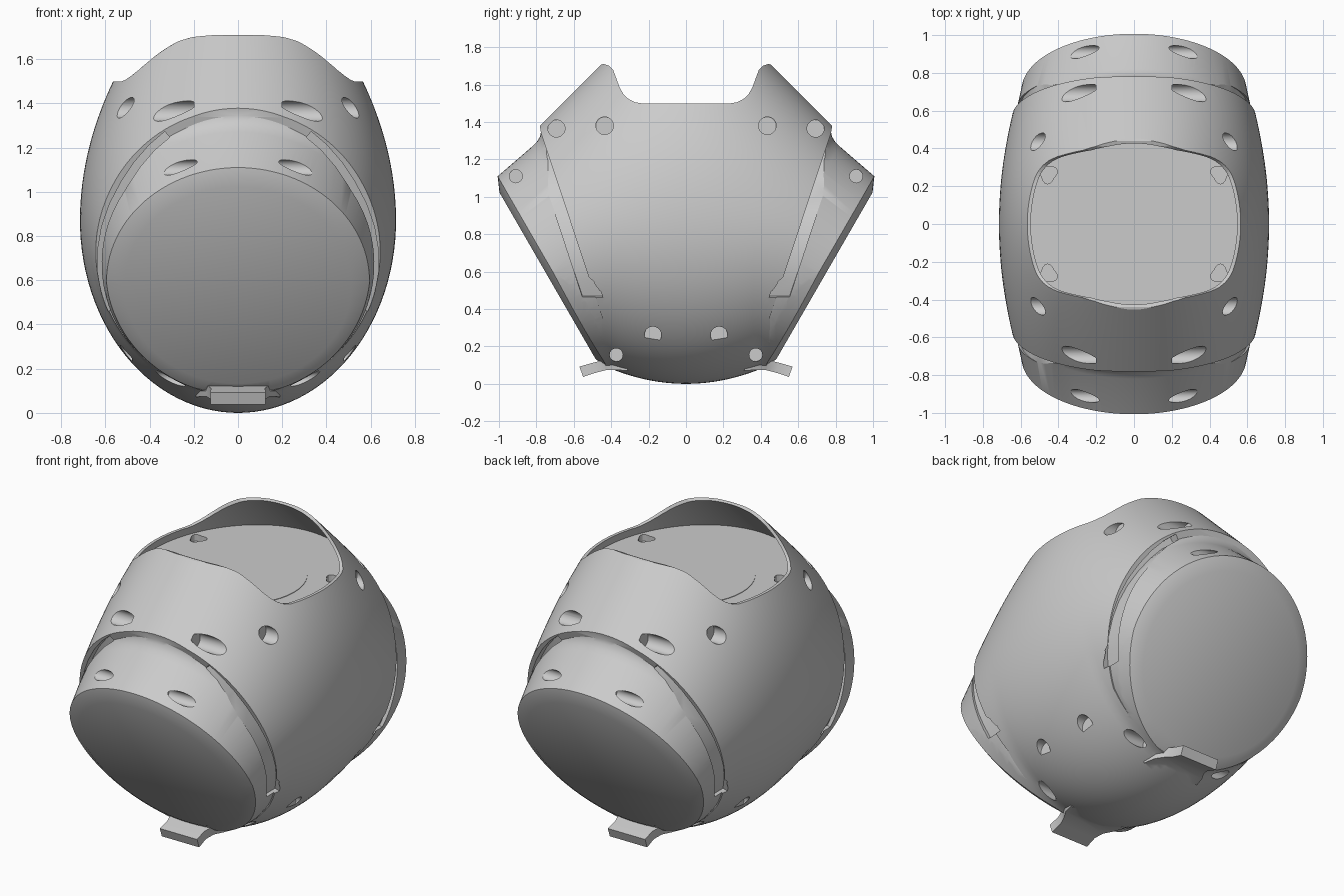
import bpy, bmesh, math
from mathutils import Vector

cube = bpy.data.objects.get("Cube")
if cube:
    bpy.data.objects.remove(cube)

grey = bpy.data.materials.new("plain grey")
grey.use_nodes = True
grey.diffuse_color = (0.6, 0.6, 0.6, 1)
grey.node_tree.nodes["Principled BSDF"].inputs["Base Color"].default_value = (0.6, 0.6, 0.6, 1)

FLOOR = 1.44


def make(name, bm):
    bmesh.ops.recalc_face_normals(bm, faces=bm.faces)
    mesh = bpy.data.meshes.new(name)
    bm.to_mesh(mesh)
    bm.free()
    mesh.materials.append(grey)
    obj = bpy.data.objects.new(name, mesh)
    bpy.context.collection.objects.link(obj)
    return obj


def loft(bm, rings):
    """Closed skin through rings of equal point count, capped at both ends."""
    rows = [[bm.verts.new(p) for p in ring] for ring in rings]
    n = len(rows[0])
    for a, b in zip(rows, rows[1:]):
        for i in range(n):
            j = (i + 1) % n
            bm.faces.new((a[i], a[j], b[j], b[i]))
    bm.faces.new(rows[0])
    bm.faces.new(rows[-1])


def activate(obj):
    bpy.ops.object.select_all(action='DESELECT')
    obj.select_set(True)
    bpy.context.view_layer.objects.active = obj


def boolean(obj, tool, operation):
    mod = obj.modifiers.new("cut", 'BOOLEAN')
    mod.operation = operation
    mod.solver = 'EXACT'
    mod.object = tool
    activate(obj)
    bpy.ops.object.modifier_apply(modifier=mod.name)
    bpy.data.objects.remove(tool)


# Egg outline: half width at a height, and depth of the 45 degree shoulders
def half_width(z):
    if z < 0.87:
        return 0.715 * math.sqrt(max(0, 1 - ((0.87 - z) / 0.87) ** 2))
    return 0.715 - 0.378 * (z - 0.87) ** 2


def half_depth(z):
    return 2.16 - z


def egg_ring(y, steps=56):
    lift = min(0.5 * y * y, 0.08)
    top = min(1.76, half_depth(abs(y)))
    side = []
    for i in range(steps + 1):
        z = lift + (top - lift) * (0.5 - 0.5 * math.cos(math.pi * i / steps))
        low = (z - lift) / (1 - lift) if z < 1 else z
        w = half_width(low) * math.sqrt(max(0, 1 - (y / half_depth(z)) ** 2))
        side.append((max(w, 0.002), y, z))
    return side + [(-x, yy, z) for x, yy, z in reversed(side)]


bm = bmesh.new()
loft(bm, [egg_ring(-1.08 + 2.16 * i / 72) for i in range(73)])
body = make("body_shell", bm)

# Side outline with the dipped rim and slanted front and back faces
half = [(0.24, 1.5), (0.275, 1.506), (0.31, 1.525), (0.335, 1.55), (0.355, 1.585),
        (0.375, 1.64), (0.39, 1.68), (0.41, 1.7), (0.44, 1.71), (0.46, 1.705),
        (0.52, 1.68), (0.85, 1.385), (0.782, 1.38), (0.775, 1.34), (0.45, 0.36),
        (0.445, 0.2), (0.44, 0.13), (0.4, 0), (0.3, -0.1)]
outline = half + [(-y, z) for y, z in reversed(half)]
bm = bmesh.new()
loft(bm, [[(x, y, z) for y, z in outline] for x in (-1, 1)])
core = make("core", bm)

# Round heads tilted downward: (depth behind the disc, radius)
head = [(0, 0.514), (0.035, 0.595), (0.278, 0.641), (0.31, 0.65),
        (0.338, 0.666), (0.355, 0.685), (0.37, 0.717), (0.42, 0.72)]
TILT = math.radians(30)
for s in (-1, 1):
    axis = Vector((0, s * math.cos(TILT), -math.sin(TILT)))
    up = Vector((0, s * math.sin(TILT), math.cos(TILT)))
    centre = Vector((0, s * 0.74, 0.577))
    rings = []
    for depth, r in head:
        ring = []
        for i in range(112):
            a = math.tau * i / 112
            ring.append(centre - axis * depth + up * r * math.cos(a)
                        + Vector((r * math.sin(a), 0, 0)))
        rings.append(ring)
    bm = bmesh.new()
    loft(bm, rings)
    boolean(core, make("head", bm), 'UNION')
boolean(body, core, 'INTERSECT')


# Flared lower tabs: (distance out, top, bottom, half width)
tab = [(0.33, 0.13, 0.07, 0.19), (0.4, 0.135, 0.075, 0.17), (0.45, 0.125, 0.073, 0.14),
       (0.5, 0.112, 0.06, 0.122), (0.57, 0.092, 0.037, 0.125)]
for s in (-1, 1):
    bm = bmesh.new()
    loft(bm, [[(-w, s * (y - 0.02), lo), (w, s * (y - 0.02), lo), (w, s * y, hi), (-w, s * y, hi)]
              for y, hi, lo, w in tab])
    boolean(body, make("tab", bm), 'UNION')

# Open top recess
bm = bmesh.new()
rings = []
for i in range(10):
    z = FLOOR + 0.36 * i / 9
    rings.append([((half_width(z) - 0.018) * math.cos(math.tau * k / 96),
                   (half_depth(z) - 0.028) * math.sin(math.tau * k / 96), z)
                  for k in range(96)])
loft(bm, rings)
boolean(body, make("recess", bm), 'DIFFERENCE')

# Side-drilled blind holes: (y, z, radius, inner x)
holes = [(0.693, 1.365, 0.046, 0.2), (0.435, 1.38, 0.047, 0.46), (0.91, 1.11, 0.035, 0.15),
         (0.177, 0.26, 0.046, 0.48), (0.373, 0.155, 0.035, 0.22)]
bm = bmesh.new()
for y, z, r, inner in holes:
    for sx in (-1, 1):
        for sy in (-1, 1):
            loft(bm, [[(sx * x, sy * y + r * math.cos(math.tau * k / 28),
                        z + r * math.sin(math.tau * k / 28)) for k in range(28)]
                      for x in (inner, 0.9)])
boolean(body, make("drills", bm), 'DIFFERENCE')

# Curved slots along the slanted faces
path = [(0.32, 1.26), (0.39, 1.2), (0.455, 1.125), (0.515, 1.035), (0.565, 0.94), (0.6, 0.84),
        (0.617, 0.74), (0.618, 0.64), (0.602, 0.55), (0.575, 0.465)]
bm = bmesh.new()
for sx in (-1, 1):
    for sy in (-1, 1):
        rings = []
        for i, (x, z) in enumerate(path):
            a, b = path[max(i - 1, 0)], path[min(i + 1, len(path) - 1)]
            side = Vector((a[1] - b[1], b[0] - a[0])).normalized() * 0.017
            y = 0.45 + (z - 0.36) * 0.325
            rings.append([(sx * (x + k * side.x), sy * (y + d), z + k * side.y)
                          for k, d in ((-1, -0.04), (1, -0.04), (1, 0.07), (-1, 0.07))])
        loft(bm, rings)
boolean(body, make("slots", bm), 'DIFFERENCE')

# Small rounded triangular pockets in the recess floor
bm = bmesh.new()
for sx in (-1, 1):
    for sy in (-1, 1):
        ring = []
        for k in range(24):
            a = math.tau * k / 24
            r = 0.045 + 0.008 * math.cos(3 * a)
            ring.append((sx * (0.455 + r * math.cos(a + 0.6)), sy * (0.265 + r * math.sin(a + 0.6))))
        loft(bm, [[(x, y, z) for x, y in ring] for z in (FLOOR - 0.04, FLOOR + 0.02)])
boolean(body, make("pockets", bm), 'DIFFERENCE')

# Thin round plate on the recess floor
bm = bmesh.new()
loft(bm, [[(0.38 * math.cos(math.tau * k / 64), 0.38 * math.sin(math.tau * k / 64), z)
           for k in range(64)] for z in (FLOOR - 0.01, FLOOR + 0.003)])
plate = make("floor_plate", bm)

for obj in (body, plate):
    activate(obj)
    bpy.ops.object.shade_smooth_by_angle(angle=math.radians(28))
